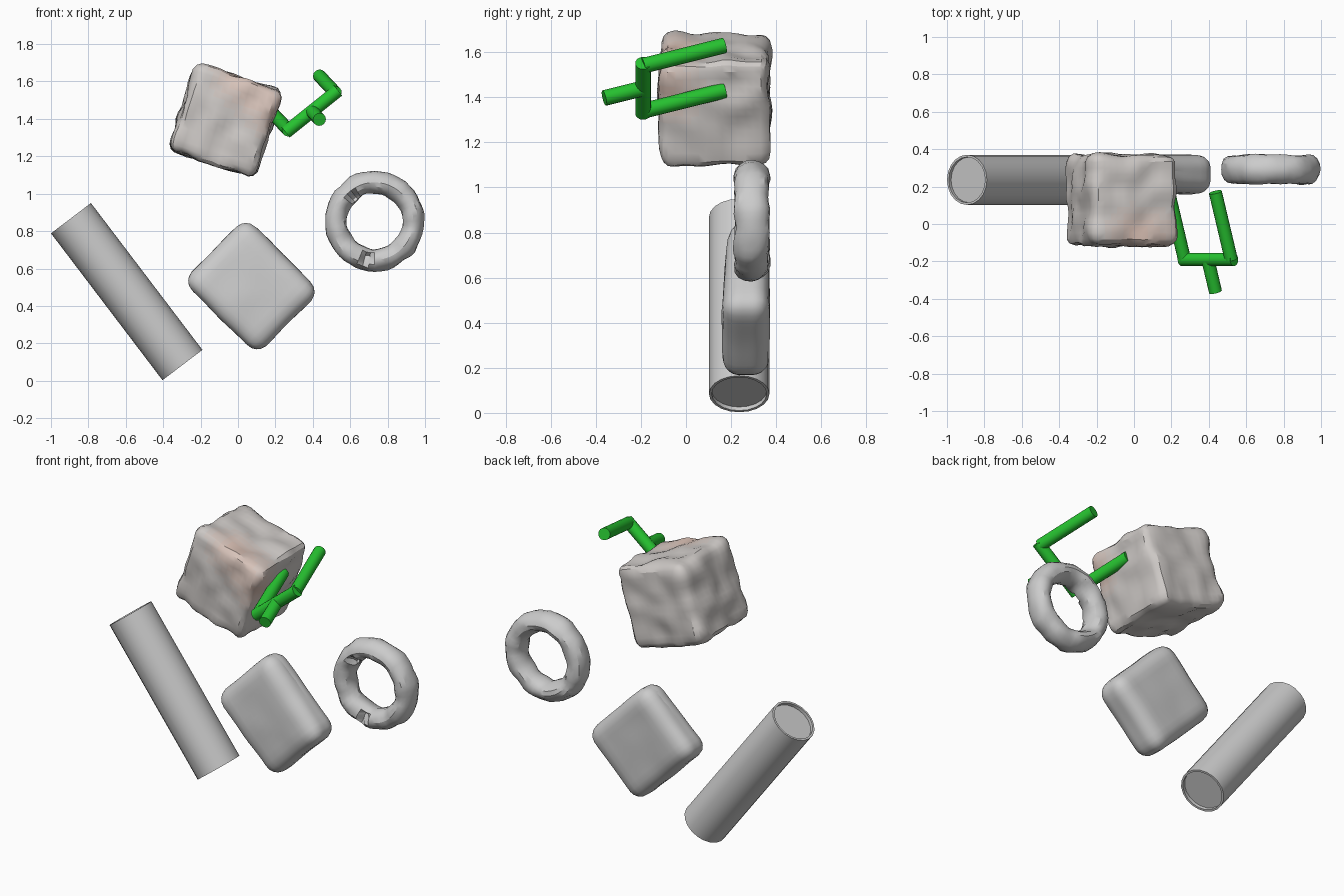
import bpy, bmesh, math
from mathutils import Vector, Matrix, noise

if "Cube" in bpy.data.objects:
    bpy.data.objects.remove(bpy.data.objects["Cube"])


def finish(name, bm, angle=30):
    bmesh.ops.recalc_face_normals(bm, faces=bm.faces)
    me = bpy.data.meshes.new(name)
    bm.to_mesh(me)
    bm.free()
    ob = bpy.data.objects.new(name, me)
    bpy.context.collection.objects.link(ob)
    bpy.ops.object.select_all(action='DESELECT')
    ob.select_set(True)
    bpy.context.view_layer.objects.active = ob
    bpy.ops.object.shade_smooth_by_angle(angle=math.radians(angle))
    return ob


def material(name, rgb):
    m = bpy.data.materials.new(name)
    m.diffuse_color = (*rgb, 1)
    m.use_nodes = True
    m.node_tree.nodes["Principled BSDF"].inputs["Base Color"].default_value = m.diffuse_color
    return m


def roughen(bm, amount, freq):
    bm.normal_update()
    moves = [(v, v.normal * noise.noise(v.co * freq) * amount) for v in bm.verts]
    for v, d in moves:
        v.co += d


def rounded_box(size, r, cuts):
    bm = bmesh.new()
    bmesh.ops.create_cube(bm, size=1)
    bmesh.ops.subdivide_edges(bm, edges=bm.edges[:], cuts=cuts, use_grid_fill=True)
    for v in bm.verts:
        p = Vector([c * s for c, s in zip(v.co, size)])
        inner = Vector([max(-(s / 2 - r), min(s / 2 - r, c)) for c, s in zip(p, size)])
        v.co = inner + (p - inner).normalized() * r
    return bm


def place(bm, centre, degrees):
    bm.transform(Matrix.Translation(centre) @ Matrix.Rotation(math.radians(degrees), 4, 'Y'))


def rod(bm, a, b, r, sides):
    a, b = Vector(a), Vector(b)
    d = b - a
    mat = Matrix.Translation((a + b) / 2) @ d.to_track_quat('Z', 'Y').to_matrix().to_4x4()
    bmesh.ops.create_cone(bm, cap_ends=True, segments=sides, radius1=r, radius2=r,
                          depth=d.length, matrix=mat)


# Rough block, with a warm tint fading away from its front right area
bm = rounded_box((0.485, 0.485, 0.485), 0.05, 13)
roughen(bm, 0.022, 9)
place(bm, (-0.068, 0.126, 1.39), 18)
block = finish("block", bm)
base = (0.62, 0.59, 0.57)
warm = (0.70, 0.53, 0.46)
steps = 5
for i in range(steps):
    t = i / (steps - 1)
    block.data.materials.append(
        material(f"block_tint_{i}", [a + (b - a) * t for a, b in zip(base, warm)]))
spot_a, spot_b = Vector((0.0, -0.05, 1.62)), Vector((0.2, -0.08, 1.42))
axis = spot_b - spot_a
for f in block.data.polygons:
    k = max(0, min(1, (f.center - spot_a).dot(axis) / axis.length_squared))
    dist = (f.center - spot_a - axis * k).length
    f.material_index = max(0, min(steps - 1, int((1 - dist / 0.2) * steps)))

# Cushion-like slab whose front leans back towards the top
bm = rounded_box((0.56, 0.21, 0.48), 0.075, 13)
place(bm, (0.071, 0.265, 0.506), 45)
for v in bm.verts:
    if v.co.y < 0.265:
        v.co.y += 0.03 * max(0, (v.co.z - 0.45) / 0.38)
roughen(bm, 0.006, 6)
finish("slab", bm)

# Cylinder with shallow recessed ends
bm = bmesh.new()
rod(bm, (-0.893, 0.236, 0.869), (-0.297, 0.236, 0.084), 0.134, 20)
caps = [f for f in bm.faces if len(f.verts) > 4]
for cap in caps:
    n = cap.normal.copy()
    bmesh.ops.inset_individual(bm, faces=[cap], thickness=0.012)
    inner = bmesh.ops.extrude_discrete_faces(bm, faces=[cap])["faces"][0]
    for v in inner.verts:
        v.co -= n * 0.02
finish("cylinder", bm)

# Ring with two small pits on the front
bm = bmesh.new()
N, M = 48, 16
centre = Vector((0.73, 0.292, 0.853))
grid = []
for i in range(N):
    a = 2 * math.pi * i / N
    row = []
    for j in range(M):
        b = 2 * math.pi * j / M
        rad = 0.207 + 0.059 * math.cos(b)
        row.append(bm.verts.new(centre + Vector(
            (rad * math.cos(a), 0.077 * math.sin(b), rad * math.sin(a)))))
    grid.append(row)
for i in range(N):
    for j in range(M):
        bm.faces.new((grid[i][j], grid[(i + 1) % N][j],
                      grid[(i + 1) % N][(j + 1) % M], grid[i][(j + 1) % M]))
bmesh.ops.recalc_face_normals(bm, faces=bm.faces)
roughen(bm, 0.012, 14)
for px, pz in ((0.62, 0.99), (0.685, 0.655)):
    for v in bm.verts:
        if v.co.y < 0.28 and math.hypot(v.co.x - px, v.co.z - pz) < 0.027:
            v.co.y += 0.035
finish("ring", bm)

# Green two-pronged fork made of rods
green = material("green", (0.02, 0.55, 0.03))
upper, lower = Vector((0.52, -0.19, 1.54)), Vector((0.27, -0.19, 1.34))
prong = Vector((-0.085, 0.36, 0.09))
mid = (upper + lower) / 2
parts = {
    "upper_prong": (upper, upper + prong),
    "lower_prong": (lower, lower + prong),
    "fork_bridge": (upper.lerp(lower, -0.06), upper.lerp(lower, 1.06)),
    "fork_handle": (mid, mid - prong * 0.48),
}
for name, (a, b) in parts.items():
    bm = bmesh.new()
    rod(bm, a, b, 0.035, 16)
    finish(name, bm).data.materials.append(green)
